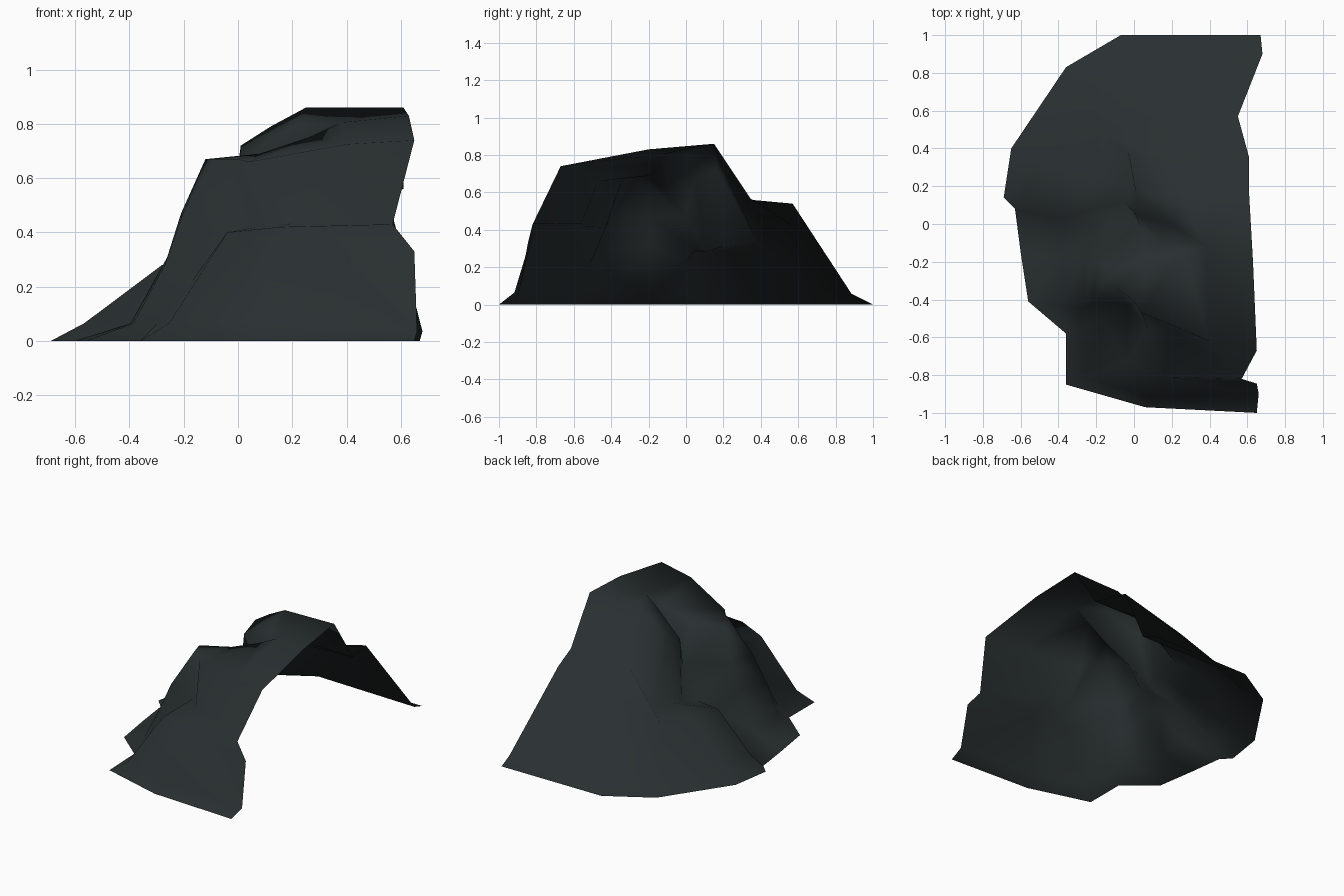
import bpy, bmesh
from mathutils import Vector

if "Cube" in bpy.data.objects:
    bpy.data.objects.remove(bpy.data.objects["Cube"])

# Rock profiles: base (x, y), then ledge edge, ledge inner corner, rim (x, y, z)
front_lobe = [
    [(.65, -1), (.65, -.845, .33), (.57, -.82, .43), (.65, -.67, .74)],
    [(.06, -.97), (.15, -.81, .42), (.20, -.56, .435), (.40, -.62, .725)],
    [(-.36, -.85), (-.04, -.74, .40), (.07, -.55, .42), (.04, -.47, .66)],
    [(-.36, -.58), (-.17, -.51, .22), (-.03, -.43, .41), (.00, -.41, .67)],
]
middle_lobe = [
    [(-.56, -.41), (-.27, -.45, .28), (-.21, -.41, .45), (-.09, -.34, .67)],
    [(-.60, -.15), (-.26, -.19, .31), (-.21, -.19, .47), (-.12, -.24, .67)],
    [(-.63, .08), (-.21, -.01, .22), (-.11, .05, .29), (.03, -.01, .47)],
]
back_lobe = [
    [(-.69, .14), (-.28, .06, .28), (-.045, .11, .285), (.01, .05, .67)],
    [(-.65, .40), (-.22, .22, .27), (-.03, .20, .31), (.01, .17, .72)],
    [(-.36, .83), (-.14, .46, .28), (-.03, .38, .33), (.12, .16, .79)],
    [(-.07, 1), (.10, .57, .42), (.20, .34, .57), (.25, .14, .86)],
    [(.67, 1), (.55, .57, .54), (.61, .35, .56), (.61, .15, .86)],
]

bm = bmesh.new()
columns = []
# The foot of each wall sits part way in from the base
for lobe, inset in ((front_lobe, .33), (middle_lobe, .6), (back_lobe, .3)):
    for base, *upper in lobe:
        b, m = Vector((*base, 0)), Vector(upper[0])
        foot = b.lerp(m, inset)
        foot.z = .065
        if base[0] > .6:                  # cut ends have a short toe
            foot = Vector((base[0] + .01, b.y * .9, .035))
        columns.append([bm.verts.new(p) for p in (b, foot, m, *upper[1:])])

# Cliff wall: bridge neighbouring profiles
for a, c in zip(columns, columns[1:]):
    for i in range(len(a) - 1):
        bm.faces.new((a[i], a[i + 1], c[i + 1], c[i]))

# Plateau points: front edge of gully, gully bed, back edge, gully head, cut end
r = [c[-1] for c in columns]
n1, n2, bed, edge, head, end = [bm.verts.new(p) for p in (
    (.08, -.18, .69), (.26, -.14, .75), (.15, -.09, .62),
    (.22, -.01, .80), (.38, -.12, .805), (.63, -.20, .83))]
front_top = [(r[0], r[1], head, end), (r[1], n2, head), (r[1], r[2], n2),
             (r[2], n1, n2), (r[2], r[3], n1), (r[3], r[4], n1), (r[4], r[5], n1)]
gully = [(r[5], r[6], n1), (n1, r[6], bed), (n1, bed, n2), (n2, bed, head),
         (r[6], r[7], bed), (bed, r[7], edge), (bed, edge, head)]
back_top = [(r[7], r[8], edge), (r[8], r[9], edge), (r[9], r[10], edge),
            (head, edge, r[10]), (head, r[10], r[11], end)]
for f in front_top + gully + back_top:
    bm.faces.new(f)

bmesh.ops.recalc_face_normals(bm, faces=bm.faces[:])
if sum(f.normal.z * f.calc_area() for f in bm.faces) < 0:
    bmesh.ops.reverse_faces(bm, faces=bm.faces[:])

mesh = bpy.data.meshes.new("rock_cliff")
bm.to_mesh(mesh)
bm.free()
mesh.polygons.foreach_set("use_smooth", [True] * len(mesh.polygons))

slate = bpy.data.materials.new("dark slate")
slate.diffuse_color = (.022, .029, .030, 1)
slate.use_nodes = True
slate.node_tree.nodes["Principled BSDF"].inputs["Base Color"].default_value = slate.diffuse_color
mesh.materials.append(slate)
rock = bpy.data.objects.new("rock_cliff", mesh)
bpy.context.collection.objects.link(rock)
